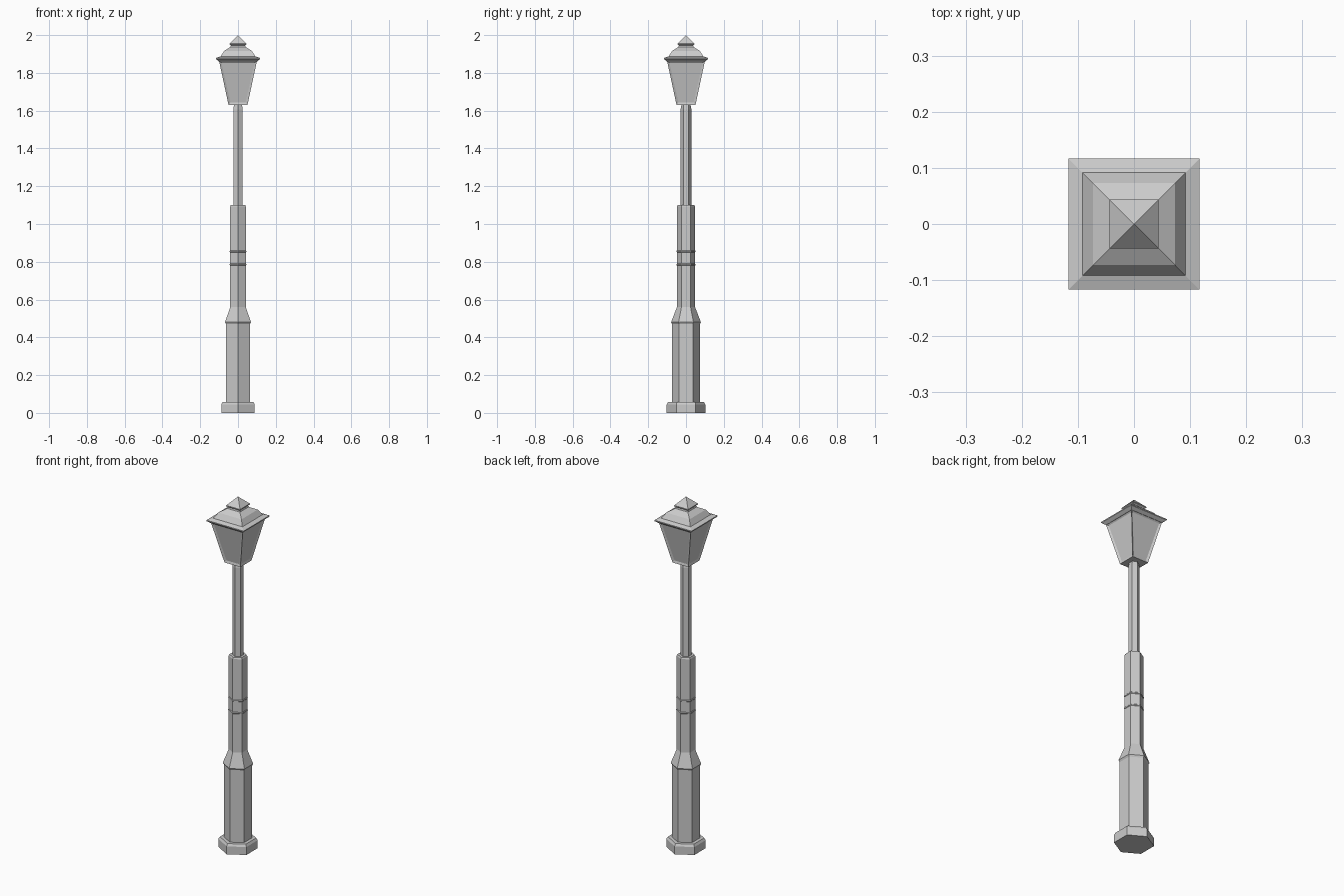
import bpy, bmesh, math

if "Cube" in bpy.data.objects:
    bpy.data.objects.remove(bpy.data.objects["Cube"], do_unlink=True)

# One painted metal colour for the whole lamp
metal = bpy.data.materials.new("grey_metal")
metal.use_nodes = True
grey = (0.6, 0.6, 0.6, 1)
metal.diffuse_color = grey
metal.node_tree.nodes["Principled BSDF"].inputs["Base Color"].default_value = grey


def loft(name, sides, profile, inset=None):
    """Stack regular polygons; the profile lists (corner radius, height)."""
    bm = bmesh.new()
    start = math.pi / 2 if sides == 6 else math.pi / 4
    rings = []
    for radius, z in profile:
        count = sides if radius > 0 else 1
        angles = [start + math.tau * i / sides for i in range(count)]
        rings.append([bm.verts.new((radius * math.cos(a), radius * math.sin(a), z))
                      for a in angles])
    walls = []
    for low, high in zip(rings, rings[1:]):
        for i in range(sides):
            j = (i + 1) % sides
            corners = [low[i], low[j]]
            corners += [high[j], high[i]] if len(high) > 1 else [high[0]]
            walls.append(bm.faces.new(corners))
    for ring in (rings[0], rings[-1]):
        if len(ring) > 1:
            bm.faces.new(ring)
    bmesh.ops.recalc_face_normals(bm, faces=bm.faces)
    if inset:
        bmesh.ops.inset_individual(bm, faces=walls, thickness=inset[0], depth=-inset[1])
    mesh = bpy.data.meshes.new(name)
    bm.to_mesh(mesh)
    bm.free()
    mesh.materials.append(metal)
    obj = bpy.data.objects.new(name, mesh)
    bpy.context.collection.objects.link(obj)
    return obj


def square(profile):
    """Turn half widths into corner radii for four-sided parts."""
    return [(half * math.sqrt(2), z) for half, z in profile]


# Hexagonal post, from foot to top
loft("foot", 6, [(0.102, 0), (0.102, 0.045), (0.094, 0.058)])
loft("lower_column", 6, [(0.073, 0.055), (0.073, 0.47), (0.079, 0.48), (0.048, 0.56)])
loft("middle_column", 6, [(0.048, 0.555), (0.048, 1.092), (0.044, 1.1)])
for name, z in (("lower_band", 0.785), ("upper_band", 0.855)):
    loft(name, 6, [(0.048, z - 0.005), (0.051, z - 0.002),
                   (0.051, z + 0.002), (0.048, z + 0.005)])
loft("upper_pole", 6, [(0.029, 1.095), (0.029, 1.605), (0.024, 1.632)])

# Lantern with a recessed pane on each side
loft("lantern_body", 4, square([(0.05, 1.63), (0.1, 1.862)]), inset=(0.016, 0.006))

# Roof with flared eave, stepped dome and pointed cap
loft("eave", 4, square([(0.1, 1.86), (0.117, 1.873), (0.117, 1.879), (0.093, 1.887)]))
loft("roof", 4, square([(0.093, 1.885), (0.073, 1.917), (0.04, 1.937), (0.037, 1.946)]))
loft("cap", 4, square([(0.037, 1.944), (0.044, 1.95), (0.044, 1.955), (0, 2.0)]))
